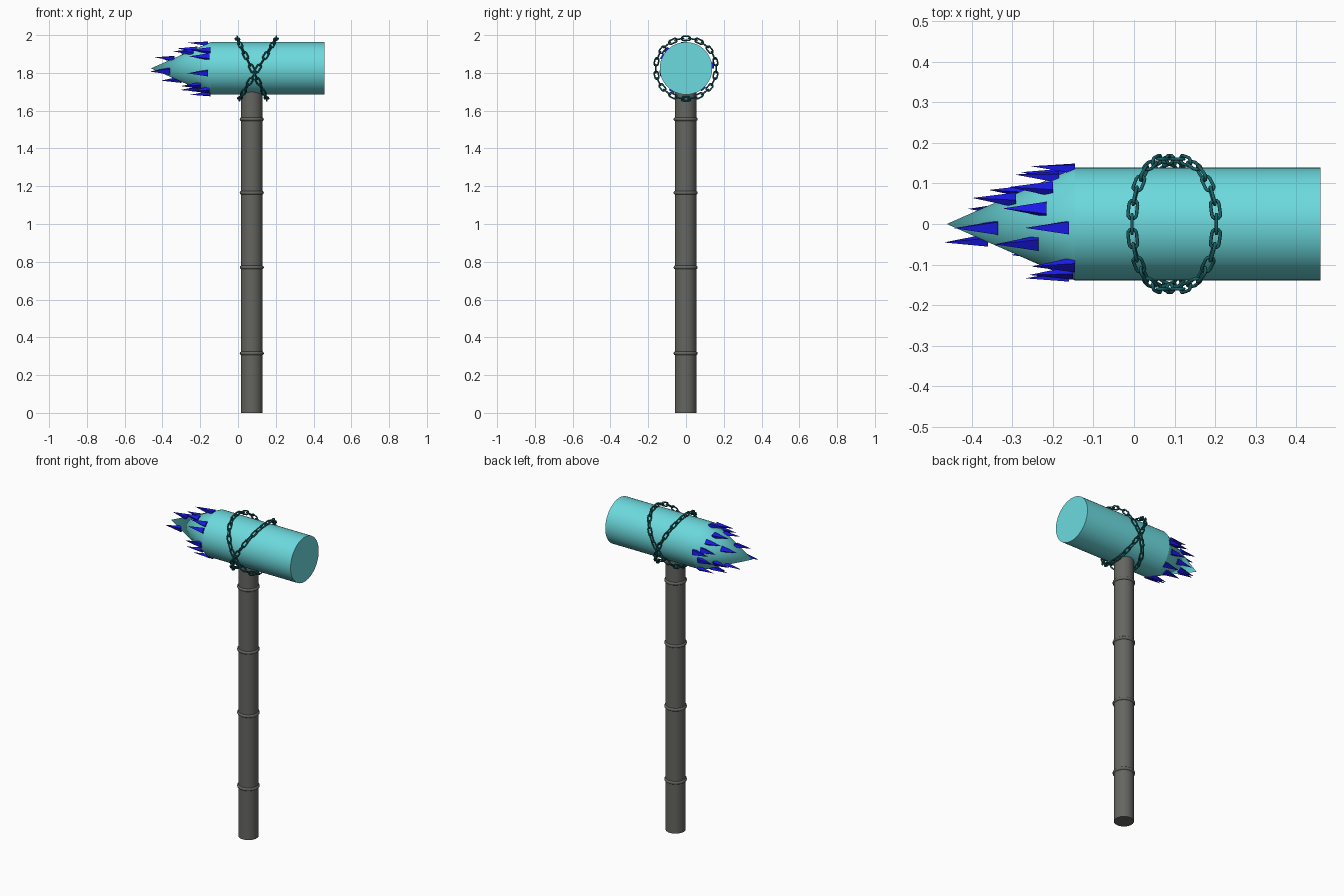
import bpy, bmesh, math
from mathutils import Vector, Matrix

if "Cube" in bpy.data.objects:
    bpy.data.objects.remove(bpy.data.objects["Cube"])

HEAD_Z, HEAD_R = 1.824, 0.139
TIP_X, CONE_X, END_X = -0.461, -0.145, 0.459
HANDLE = Vector((0.073, -0.002, 0))


def material(name, rgb):
    m = bpy.data.materials.new(name)
    m.diffuse_color = (*rgb, 1)
    m.use_nodes = True
    m.node_tree.nodes["Principled BSDF"].inputs["Base Color"].default_value = m.diffuse_color
    return m


teal = material("teal", (0.15, 0.70, 0.73))
dark_teal = material("dark_teal", (0.01, 0.12, 0.13))
blue = material("blue", (0.01, 0.01, 0.80))
dark_grey = material("dark_grey", (0.13, 0.13, 0.12))


def finish(bm, name, mat, angle=None):
    bmesh.ops.recalc_face_normals(bm, faces=bm.faces)
    mesh = bpy.data.meshes.new(name)
    bm.to_mesh(mesh)
    bm.free()
    mesh.materials.append(mat)
    ob = bpy.data.objects.new(name, mesh)
    bpy.context.collection.objects.link(ob)
    if angle:
        bpy.ops.object.select_all(action='DESELECT')
        ob.select_set(True)
        bpy.context.view_layer.objects.active = ob
        bpy.ops.object.shade_smooth_by_angle(angle=math.radians(angle))
    return ob


def sweep_closed(bm, points, normal, radius, sides):
    """Round tube along a closed planar loop."""
    n = len(points)
    rings = []
    for i, p in enumerate(points):
        tangent = (points[(i + 1) % n] - points[i - 1]).normalized()
        side = normal.cross(tangent)
        rings.append([bm.verts.new(p + radius * (math.cos(a) * side + math.sin(a) * normal))
                      for a in (2 * math.pi * k / sides for k in range(sides))])
    for i in range(n):
        a, b = rings[i], rings[(i + 1) % n]
        for k in range(sides):
            j = (k + 1) % sides
            bm.faces.new((a[k], a[j], b[j], b[k]))


# Hammer head: cylinder with a pointed left end
bm = bmesh.new()
to_x = Matrix.Rotation(math.pi / 2, 4, 'Y')
length = END_X - CONE_X
bmesh.ops.create_cone(bm, cap_ends=True, segments=48, radius1=HEAD_R, radius2=HEAD_R, depth=length,
                      matrix=Matrix.Translation(((END_X + CONE_X) / 2, 0, HEAD_Z)) @ to_x)
left = [f for f in bm.faces if len(f.verts) > 4 and f.calc_center_median().x < 0]
tip = bmesh.ops.poke(bm, faces=left)["verts"][0]
tip.co.x = TIP_X
finish(bm, "hammer_head", teal, 20)

# Handle
bm = bmesh.new()
bmesh.ops.create_cone(bm, cap_ends=True, segments=32, radius1=0.057, radius2=0.057, depth=1.72,
                      matrix=Matrix.Translation(HANDLE + Vector((0, 0, 0.86))))
finish(bm, "handle", dark_grey, 30)

# Slim bands around the handle
bm = bmesh.new()
for z in (0.315, 0.77, 1.165, 1.555):
    circle = [HANDLE + Vector((0.054 * math.cos(a), 0.054 * math.sin(a), z))
              for a in (2 * math.pi * i / 32 for i in range(32))]
    sweep_closed(bm, circle, Vector((0, 0, 1)), 0.010, 10)
finish(bm, "handle_bands", dark_grey, 40)


# Two crossed chains around the head
def add_link(bm, centre, along, across):
    half, r = 0.013, 0.0105
    pts = []
    for end in (1, -1):
        for i in range(7):
            a = -math.pi / 2 + math.pi * i / 6
            pts.append(centre + end * ((half + r * math.cos(a)) * along + r * math.sin(a) * across))
    sweep_closed(bm, pts, along.cross(across).normalized(), 0.0042, 8)


def chain(name, x_top, x_bottom, links=28):
    def point(a):
        x = (x_top + x_bottom) / 2 + (x_top - x_bottom) / 2 * math.sin(a)
        return Vector((x, 0.160 * math.cos(a), HEAD_Z - 0.001 + 0.160 * math.sin(a)))
    bm = bmesh.new()
    for i in range(links):
        a = 2 * math.pi * i / links
        along = (point(a + 0.01) - point(a - 0.01)).normalized()
        radial = Vector((0, math.cos(a), math.sin(a)))
        radial = (radial - radial.dot(along) * along).normalized()
        across = radial if i % 2 else along.cross(radial)
        add_link(bm, point(a), along, across)
    finish(bm, name, dark_teal, 50)


chain("chain_a", -0.005, 0.152)
chain("chain_b", 0.203, 0.008)

# Blue spikes on the pointed end: (base x, angle round the axis)
spikes = [(-.145, 6), (-.185, 14), (-.20, 40), (-.29, 36), (-.215, 70), (-.335, 100),
          (-.16, 94), (-.235, 119), (-.145, 137), (-.15, 153), (-.16, 191), (-.36, 200),
          (-.195, 231), (-.145, 258), (-.15, 238), (-.20, 285), (-.15, 310), (-.25, 330),
          (-.17, 345), (-.30, 300)]
bm = bmesh.new()
for x, deg in spikes:
    a = math.radians(deg)
    out = Vector((0, math.cos(a), math.sin(a)))
    tan = Vector((0, -math.sin(a), math.cos(a)))
    r = HEAD_R * (x - TIP_X) / (CONE_X - TIP_X)
    c = Vector((x, 0, HEAD_Z)) + out * (r - 0.002)
    base = [bm.verts.new(c + u * 0.016 * tan + v * 0.011 * out)
            for u, v in ((-1, -1), (1, -1), (1, 1), (-1, 1))]
    point = bm.verts.new(c + Vector((-0.108, 0, 0)) + out * 0.006)
    bm.faces.new(base)
    for i in range(4):
        bm.faces.new((base[i], base[(i + 1) % 4], point))
finish(bm, "spikes", blue)
